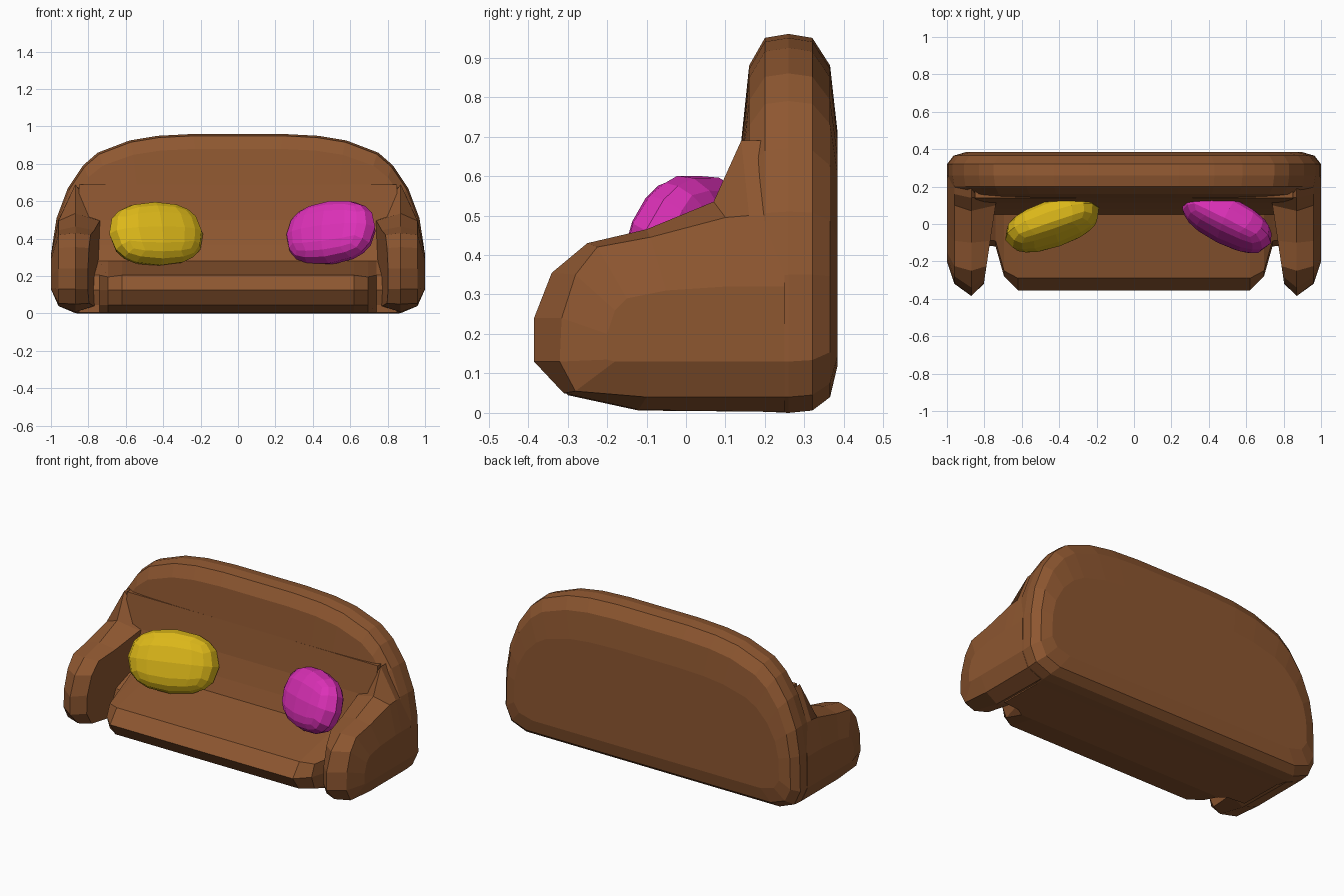
import bpy, bmesh
from math import radians
from mathutils import Vector, Matrix

if "Cube" in bpy.data.objects:
    bpy.data.objects.remove(bpy.data.objects["Cube"])


def material(name, rgb):
    m = bpy.data.materials.new(name)
    m.diffuse_color = (*rgb, 1)
    m.use_nodes = True
    m.node_tree.nodes["Principled BSDF"].inputs["Base Color"].default_value = m.diffuse_color
    return m


BROWN = material("brown", (0.27, 0.095, 0.03))
YELLOW = material("yellow", (0.72, 0.48, 0.01))
PINK = material("pink", (0.72, 0.03, 0.48))


def finish(name, bm, mat):
    bmesh.ops.recalc_face_normals(bm, faces=bm.faces)
    me = bpy.data.meshes.new(name)
    bm.to_mesh(me)
    bm.free()
    me.materials.append(mat)
    ob = bpy.data.objects.new(name, me)
    bpy.context.collection.objects.link(ob)
    return ob


def loft(name, rings, mat):
    """Skin equal-length closed rings and cap both ends."""
    bm = bmesh.new()
    vr = [[bm.verts.new(p) for p in r] for r in rings]
    n = len(vr[0])
    for a, b in zip(vr, vr[1:]):
        for i in range(n):
            j = (i + 1) % n
            bm.faces.new((a[i], a[j], b[j], b[i]))
    bm.faces.new(vr[0])
    bm.faces.new(vr[-1])
    return finish(name, bm, mat)


# Backrest: arched outline repeated front to back with inset rings
half = [(0.86, 0.0), (0.96, 0.04), (1.0, 0.13), (0.995, 0.35), (0.97, 0.51), (0.91, 0.67),
        (0.83, 0.79), (0.75, 0.86), (0.58, 0.925), (0.43, 0.95), (0.24, 0.96)]
outline = half + [(-x, z) for x, z in reversed(half)]
# y, width scale, top z, bottom z
steps = [(0.14, 0.93, 0.69, 0.06), (0.16, 0.965, 0.88, 0.02), (0.2, 0.99, 0.95, 0.003),
         (0.26, 1.0, 0.96, 0.0), (0.32, 1.0, 0.95, 0.006), (0.365, 0.965, 0.88, 0.04),
         (0.384, 0.9, 0.71, 0.12)]
loft("backrest", [[(x * w, y, b + z / 0.96 * (t - b)) for x, z in outline]
                  for y, w, t, b in steps], BROWN)

# Seat: side profile with the sloping lower back, rounded off at both ends
profile = [(0.2, 0.69), (0.14, 0.69), (0.115, 0.5), (0.08, 0.37), (0.05, 0.28), (-0.29, 0.205),
           (-0.355, 0.125), (-0.30, 0.045), (-0.12, 0.006), (0.2, 0.003)]


def seat_ring(x, front, dz):
    return [(x, max(y, front + (0.03 if z < 0.1 or z > 0.18 else 0)),
             z - dz if y < -0.2 and z > 0.18 else z) for y, z in profile]


ends = [(0.62, -0.355, 0.0), (0.695, -0.28, 0.01), (0.74, -0.12, 0.0), (0.85, -0.11, 0.0)]
loft("seat", [seat_ring(-x, f, d) for x, f, d in reversed(ends)]
     + [seat_ring(x, f, d) for x, f, d in ends], BROWN)

# Arms: ridge profile in the middle, smaller profiles on either side
ridge = [(0.25, 0.69), (0.14, 0.69), (0.07, 0.535), (-0.1, 0.465), (-0.25, 0.43), (-0.34, 0.355),
         (-0.385, 0.24), (-0.385, 0.13), (-0.31, 0.05), (-0.12, 0.008), (0.25, 0.002)]
shoulder = [(0.25, 0.5), (0.16, 0.5), (0.10, 0.495), (-0.09, 0.445), (-0.225, 0.42), (-0.28, 0.35),
            (-0.315, 0.24), (-0.32, 0.13), (-0.28, 0.055), (-0.1, 0.04), (0.25, 0.04)]
outer = [(0.25, 0.32), (0.16, 0.32), (0.10, 0.32), (-0.05, 0.31), (-0.15, 0.29), (-0.18, 0.26),
         (-0.2, 0.2), (-0.2, 0.135), (-0.18, 0.13), (-0.1, 0.13), (0.25, 0.13)]
for side, s in (("left", -1), ("right", 1)):
    loft(side + "_arm", [
        [(s * (0.80 - 0.15 * (y + 0.3)), y, z) for y, z in shoulder],
        [(s * 0.87, y, z) for y, z in ridge],
        [(s * 0.96, y, z) for y, z in shoulder],
        [(s * 1.0, y, z) for y, z in outer]], BROWN)


# Pillows: puffed cubes, leaning back and turned
def pillow(name, centre, size, yaw, lean, roll, mat):
    bm = bmesh.new()
    bmesh.ops.create_cube(bm, size=2)
    bmesh.ops.subdivide_edges(bm, edges=bm.edges[:], cuts=3, use_grid_fill=True)
    rot = (Matrix.Rotation(radians(yaw), 3, 'Z') @ Matrix.Rotation(radians(lean), 3, 'X')
           @ Matrix.Rotation(radians(roll), 3, 'Y'))
    for v in bm.verts:
        v.co = Vector([c * (1 - 0.16 * abs(c)) for c in v.co]) * 1.2
        p = v.co / sum(abs(c) ** 2.25 for c in v.co) ** (1 / 2.25)
        v.co = rot @ Vector([a * b for a, b in zip(p, size)]) + Vector(centre)
    finish(name, bm, mat)


pillow("yellow_pillow", (-0.438, 0.0, 0.425), (0.265, 0.11, 0.18), 19, -22, 0, YELLOW)
pillow("pink_pillow", (0.497, 0.015, 0.432), (0.265, 0.11, 0.178), -29, -22, -7, PINK)
